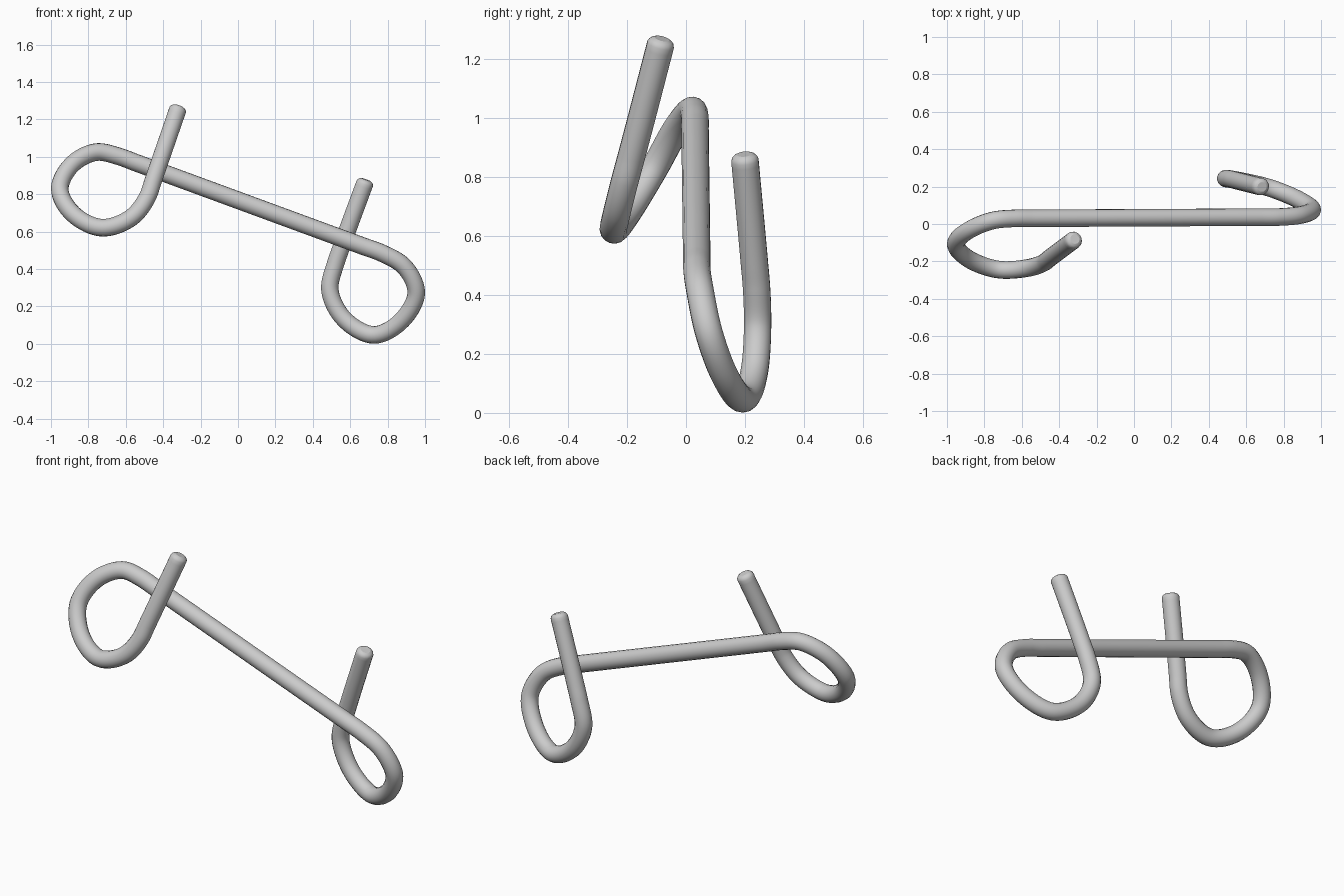
import bpy
from mathutils import Vector

if "Cube" in bpy.data.objects:
    bpy.data.objects.remove(bpy.data.objects["Cube"])

R = 0.047        # wire radius
STEPS = 10       # samples between guide points

# Guide points of the two bent ends, each from free tip to straight bar
left_end = [
    (-0.316, -0.081, 1.270), (-0.455, -0.186, 0.868), (-0.482, -0.207, 0.790),
    (-0.567, -0.235, 0.678), (-0.722, -0.244, 0.621), (-0.882, -0.188, 0.695),
    (-0.953, -0.108, 0.828), (-0.868, -0.025, 0.976), (-0.749, 0.020, 1.026),
    (-0.642, 0.030, 1.004)]
right_end = [
    (0.685, 0.198, 0.878), (0.550, 0.232, 0.510), (0.522, 0.239, 0.430),
    (0.491, 0.243, 0.292), (0.560, 0.232, 0.141), (0.725, 0.193, 0.048),
    (0.891, 0.124, 0.142), (0.953, 0.076, 0.278), (0.890, 0.048, 0.412),
    (0.768, 0.037, 0.486)]

left = [Vector(p) for p in left_end]
right = [Vector(p) for p in right_end]
bar = [left[-1].lerp(right[-1], t) for t in (0.07, 0.5, 0.93)]
guide = left + bar + right[::-1]


def smooth_path(pts, steps):
    """Chord-length cubic through all points."""
    n = len(pts)
    h = [(pts[i + 1] - pts[i]).length for i in range(n - 1)]
    d = [(pts[i + 1] - pts[i]) / h[i] for i in range(n - 1)]
    tan = [d[0]] + [(d[i - 1] * h[i] + d[i] * h[i - 1]) / (h[i - 1] + h[i])
                    for i in range(1, n - 1)] + [d[-1]]
    out = []
    for i in range(n - 1):
        for k in range(steps):
            t = k / steps
            out.append(pts[i] * (2*t**3 - 3*t**2 + 1) + tan[i] * h[i] * (t**3 - 2*t**2 + t)
                       + pts[i + 1] * (3*t**2 - 2*t**3) + tan[i + 1] * h[i] * (t**3 - t**2))
    return out + [pts[-1]]


path = smooth_path(guide, STEPS)

# Rounded tips: extra points close to each end with a shrinking radius
profile = [(0.0, 0.55), (0.005, 0.78), (0.012, 0.92), (0.022, 1.0)]


def tip(end, inner):
    d = (inner - end).normalized()
    return [(end + d * s, r) for s, r in profile]


rings = (tip(path[0], path[1]) + [(p, 1.0) for p in path[1:-1]]
         + tip(path[-1], path[-2])[::-1])

# Round wire swept along the path
curve = bpy.data.curves.new("bent_wire", 'CURVE')
curve.dimensions = '3D'
curve.bevel_depth = R
curve.bevel_resolution = 6
curve.use_fill_caps = True
spline = curve.splines.new('POLY')
spline.points.add(len(rings) - 1)
for sp, (p, r) in zip(spline.points, rings):
    sp.co = (*p, 1)
    sp.radius = r

wire = bpy.data.objects.new("bent_wire", curve)
bpy.context.collection.objects.link(wire)
bpy.context.view_layer.objects.active = wire
wire.select_set(True)
bpy.ops.object.convert(target='MESH')
bpy.ops.object.shade_smooth_by_angle()
